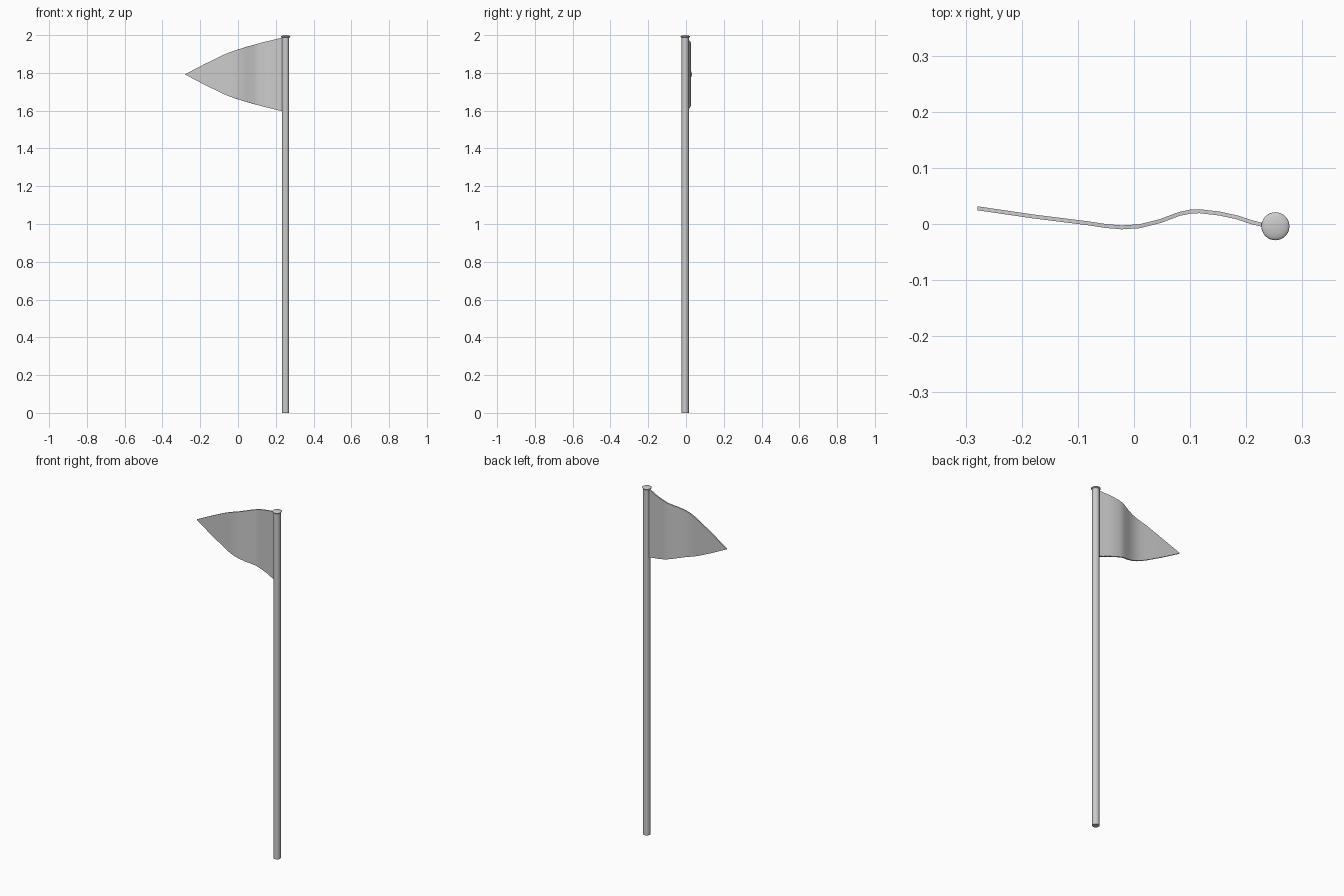
import bpy, bmesh

if "Cube" in bpy.data.objects:
    bpy.data.objects.remove(bpy.data.objects["Cube"])

PX, PY = 0.252, -0.004   # pole axis

# pole
bpy.ops.mesh.primitive_cylinder_add(vertices=32, radius=0.019, depth=1.992, location=(PX, PY, 0.996))
pole = bpy.context.object
pole.name = "pole"
bpy.ops.object.shade_smooth_by_angle()

# flattened finial on top
bpy.ops.mesh.primitive_uv_sphere_add(segments=32, ring_count=16, radius=0.025, location=(PX, PY, 1.992))
finial = bpy.context.object
finial.name = "finial"
finial.scale.z = 0.32
bpy.ops.object.shade_smooth()

# pennant: (x, wave y, half height) from tip to pole
stations = [(-0.279, 0.028, 0.001), (-0.18, 0.0135, 0.053), (-0.08, 0.001, 0.102),
            (-0.051, -0.0035, 0.114), (-0.022, -0.006, 0.125), (0.010, -0.004, 0.135),
            (0.046, 0.005, 0.146), (0.081, 0.018, 0.156), (0.100, 0.022, 0.161),
            (0.117, 0.0228, 0.166), (0.153, 0.0185, 0.175), (0.183, 0.012, 0.182),
            (0.210, 0.003, 0.189), (0.240, -0.004, 0.196)]
bm = bmesh.new()
rows = [[bm.verts.new((x, y, 1.792 + s * h)) for s in (-1, 1)] for x, y, h in stations]
for a, b in zip(rows, rows[1:]):
    bm.faces.new((a[0], b[0], b[1], a[1]))
mesh = bpy.data.meshes.new("pennant")
bm.to_mesh(mesh)
bm.free()
flag = bpy.data.objects.new("pennant", mesh)
bpy.context.collection.objects.link(flag)
solid = flag.modifiers.new("thickness", 'SOLIDIFY')
solid.thickness = 0.007
solid.offset = 0

bpy.ops.object.select_all(action='DESELECT')
flag.select_set(True)
bpy.context.view_layer.objects.active = flag
bpy.ops.object.modifier_apply(modifier="thickness")
bpy.ops.object.shade_smooth_by_angle()
